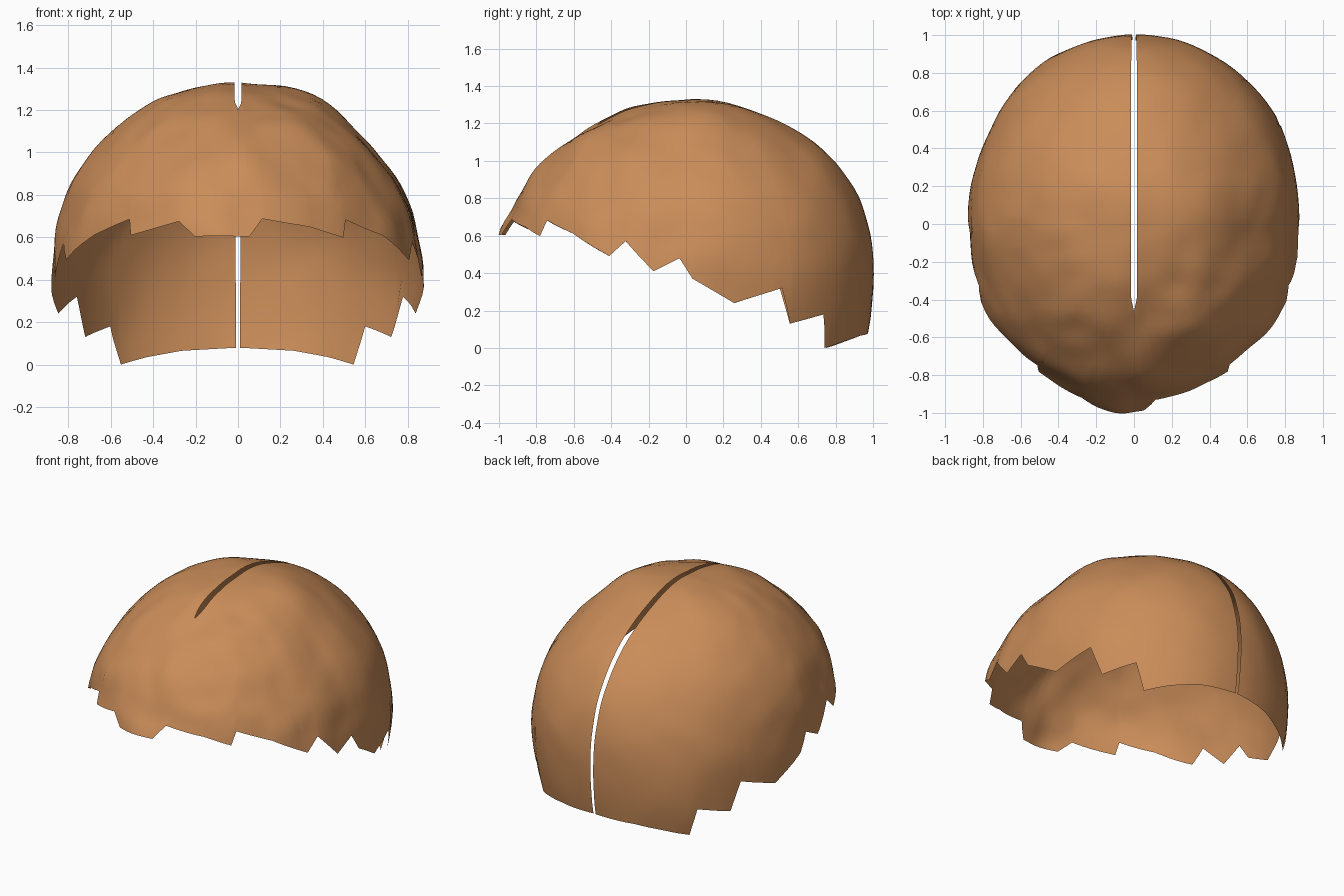
import bpy, bmesh, math
from mathutils import Vector, noise

cube = bpy.data.objects.get("Cube")
if cube:
    bpy.data.objects.remove(cube, do_unlink=True)

EQUATOR = 0.4
ROWS = 32
SLIT = 0.017
SLIT_END = -0.46

# Ragged hem: (degrees from the front, height); sides are mirrored
fringe = [(-36.5, .61), (-19, .67), (-13.5, .6), (3.5, .6), (8, .69), (25, .65), (36, .6)]
side = [(38, .685), (52, .61), (66, .49), (71, .57), (80, .41), (88, .48), (92, .37),
        (105, .24), (120, .32), (124, .13), (137, .18), (140, 0), (150, .035), (162, .065), (180, .08)]
hem = [(-a, z) for a, z in reversed(side)] + fringe + side

# Soft lumps: centre, width, height
lumps = [((.3, .1, 1.27), .17, .035), ((-.22, .17, 1.3), .18, .015),
         ((-.65, .1, 1.05), .4, .03), ((.67, -.1, .98), .2, -.02),
         ((0, .75, .95), .45, .025), ((.62, .62, .45), .4, .03),
         ((-.56, .73, .1), .3, .025), ((-.06, -1, .62), .12, .025),
         ((.27, -.93, .65), .13, -.012), ((-.3, -.92, .65), .15, .015)]


def hem_height(a):
    for (a0, z0), (a1, z1) in zip(hem, hem[1:]):
        if a0 <= a <= a1:
            return z0 + (z1 - z0) * (a - a0) / (a1 - a0)
    return hem[-1][1]


def dome_point(a, t):
    """Point on the lumpy egg-shaped dome, t measured from the crown."""
    c = math.cos(t)
    depth = .92 if c > 0 else 1.4
    p = Vector((.875 * math.sin(a) * math.sin(t), -math.cos(a) * math.sin(t), depth * c))
    q = p + Vector((0, 0, EQUATOR))
    rough = .008 + .018 * min(1, max(0, .55 - .7 * q.y))
    d = rough * (noise.noise(q * 3.2) + .5 * noise.noise(q * 6.5))
    for centre, width, height in lumps:
        d += height * math.exp(-(q - Vector(centre)).length_squared / width ** 2)
    p.x *= 1 + d
    p.y *= 1 + d
    if p.z > 0:
        p.z *= 1 + d
    return p + Vector((0, 0, EQUATOR))


# Hair shell
bm = bmesh.new()
angles = sorted({float(a) for a in range(-180, 180, 3)} | {float(a) for a, z in hem if a < 180})
crown = bm.verts.new(dome_point(0, 0))
columns = []
for deg in angles:
    h = hem_height(deg) - EQUATOR
    end = math.acos(h / (.92 if h > 0 else 1.4))
    columns.append([bm.verts.new(dome_point(math.radians(deg), end * r / ROWS))
                    for r in range(1, ROWS + 1)])
for i, col in enumerate(columns):
    nxt = columns[(i + 1) % len(columns)]
    bm.faces.new((crown, col[0], nxt[0]))
    for r in range(ROWS - 1):
        bm.faces.new((col[r], col[r + 1], nxt[r + 1], nxt[r]))

# Parting slit, pointed above the forehead and narrowing down the back
for co, no in [((SLIT, 0, 0), (1, 0, 0)), ((-SLIT, 0, 0), (1, 0, 0)), ((0, SLIT_END, 0), (0, 1, 0))]:
    bmesh.ops.bisect_plane(bm, geom=bm.verts[:] + bm.edges[:] + bm.faces[:],
                           dist=1e-5, plane_co=co, plane_no=no)
gap = []
for f in bm.faces:
    m = f.calc_center_median()
    if abs(m.x) < SLIT - 1e-4 and m.y > SLIT_END:
        gap.append(f)
bmesh.ops.delete(bm, geom=gap, context='FACES')
for v in bm.verts:
    if abs(abs(v.co.x) - SLIT) < 1e-3 and v.co.y > SLIT_END - 1e-3:
        v.co.x *= min(1, max(0, (v.co.y - SLIT_END) / .07))
        if v.co.y > 0:
            v.co.x *= min(1, .45 + .45 * v.co.z)
bmesh.ops.remove_doubles(bm, verts=bm.verts[:], dist=1e-4)
bmesh.ops.recalc_face_normals(bm, faces=bm.faces[:])
if sum(f.normal.dot(f.calc_center_median() - Vector((0, 0, EQUATOR))) for f in bm.faces) < 0:
    bmesh.ops.reverse_faces(bm, faces=bm.faces[:])
for f in bm.faces:
    f.smooth = True

mesh = bpy.data.meshes.new("hair_cap")
bm.to_mesh(mesh)
bm.free()
hair = bpy.data.objects.new("hair_cap", mesh)
bpy.context.collection.objects.link(hair)

# Light brown colour
mat = bpy.data.materials.new("light_brown")
mat.use_nodes = True
colour = (.59, .265, .10, 1)
mat.diffuse_color = colour
for node in mat.node_tree.nodes:
    if node.type == 'BSDF_PRINCIPLED':
        node.inputs["Base Color"].default_value = colour
        node.inputs["Roughness"].default_value = .8
mesh.materials.append(mat)
